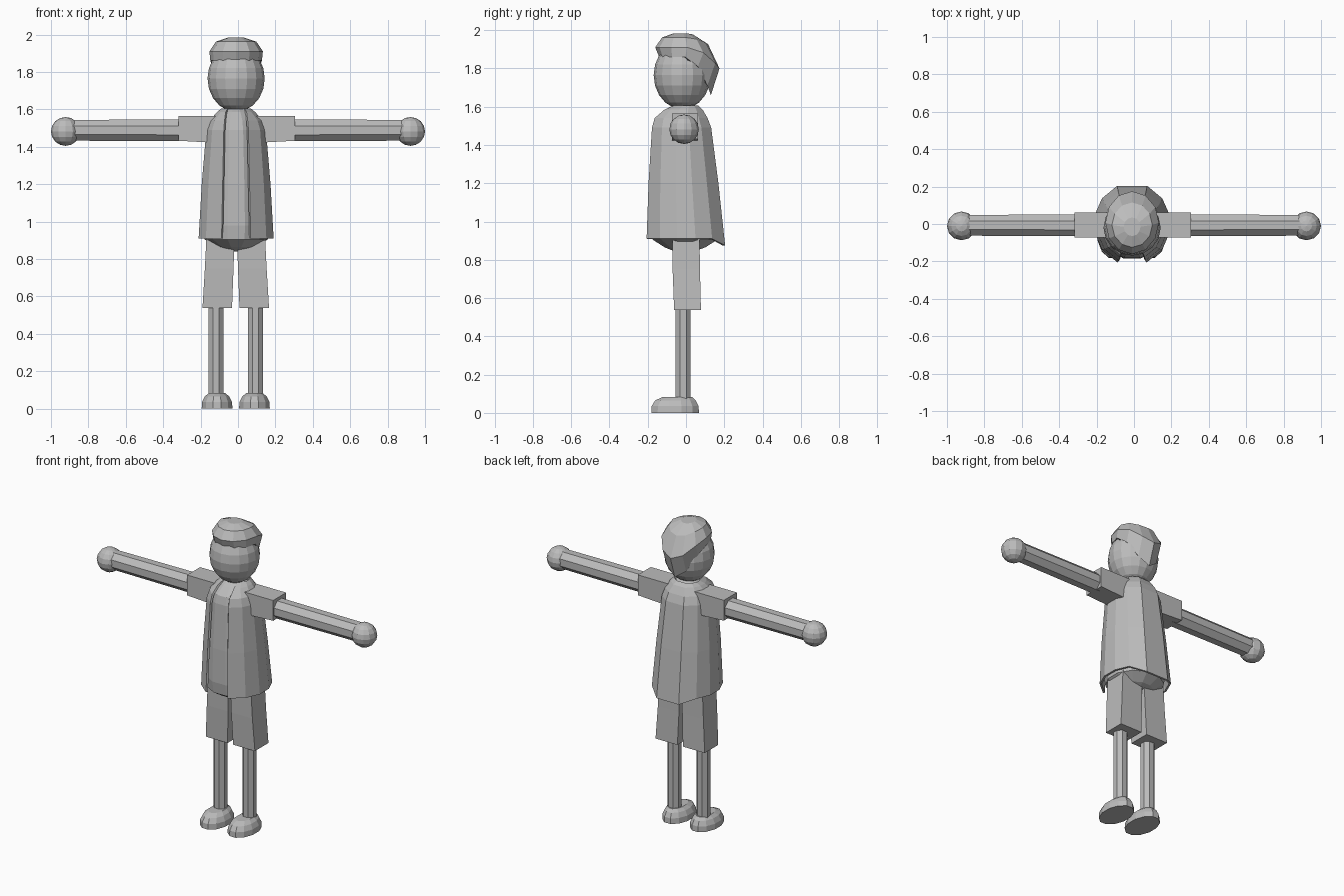
import bpy
import bmesh
from math import sin, cos, pi, radians
from mathutils import Vector, Matrix

if "Cube" in bpy.data.objects:
    bpy.data.objects.remove(bpy.data.objects["Cube"])

CX = -0.01  # centre line of the figure

grey = bpy.data.materials.new("plain grey")
grey.diffuse_color = (0.5, 0.5, 0.5, 1)
grey.use_nodes = True
grey.node_tree.nodes["Principled BSDF"].inputs["Base Color"].default_value = grey.diffuse_color


def finish(name, bm, recalc=True):
    if recalc:
        bmesh.ops.recalc_face_normals(bm, faces=bm.faces)
    me = bpy.data.meshes.new(name)
    bm.to_mesh(me)
    bm.free()
    me.materials.append(grey)
    ob = bpy.data.objects.new(name, me)
    bpy.context.collection.objects.link(ob)
    return ob


def loft(name, rings, closed=True, caps=True):
    """Skin a list of point rings, ordered from bottom to top."""
    bm = bmesh.new()
    vs = [[bm.verts.new(p) for p in ring] for ring in rings]
    n = len(rings[0])
    for lo, hi in zip(vs, vs[1:]):
        for j in range(n if closed else n - 1):
            k = (j + 1) % n
            bm.faces.new((lo[j], lo[k], hi[k], hi[j]))
    if caps:
        bm.faces.new(vs[0][::-1])
        bm.faces.new(vs[-1])
    return finish(name, bm, recalc=closed)


def oval(cx, cy, z, rx, ry, n=12, phase=0.0):
    return [(cx + rx * cos(2 * pi * (i + phase) / n),
             cy + ry * sin(2 * pi * (i + phase) / n), z) for i in range(n)]


def box_ring(x0, x1, y0, y1, z):
    return [(x0, y0, z), (x1, y0, z), (x1, y1, z), (x0, y1, z)]


def ball(name, centre, scale, u, v):
    bm = bmesh.new()
    bmesh.ops.create_uvsphere(
        bm, u_segments=u, v_segments=v, radius=1,
        matrix=Matrix.Translation(centre) @ Matrix.Diagonal((*scale, 1)))
    return finish(name, bm)


# Head
ball("head", Vector((CX, -0.02, 1.765)), (0.153, 0.149, 0.178), 16, 10)

# Cap of hair: low at the nape, high over the brow
# each level: z, drop at the back, rx, ry, centre y
hair_levels = [(1.86, 0.20, 0.138, 0.135, -0.005),
               (1.91, 0.11, 0.143, 0.168, 0.007),
               (1.962, 0.035, 0.108, 0.12, -0.005),
               (1.983, 0.005, 0.045, 0.05, -0.015)]
hair_rings = []
for z, drop, rx, ry, cy in hair_levels:
    ring = []
    for i in range(12):
        a = 2 * pi * i / 12
        back = max(0, sin(a)) ** 2
        ring.append((CX + rx * cos(a), cy + ry * sin(a), z - drop * back))
    hair_rings.append(ring)
loft("hair", hair_rings)

# Jacket: open at the front, longer at the back
# each level: z, rx, back y, front y, half width of the opening
jacket_levels = [(0.91, 0.205, 0.222, -0.222, 0.078),
                 (1.20, 0.188, 0.185, -0.21, 0.072),
                 (1.49, 0.163, 0.145, -0.19, 0.066),
                 (1.54, 0.145, 0.125, -0.175, 0.062),
                 (1.585, 0.105, 0.095, -0.12, 0.056),
                 (1.605, 0.08, 0.07, -0.07, 0.045)]
half = [158, 128, 102, 77, 52, 23]
angles = half + [-a for a in reversed(half)]
jacket_rings = []
for level, (z, rx, yb, yf, gap) in enumerate(jacket_levels):
    ring = []
    for a in angles:
        r = radians(a)
        x = rx * sin(r)
        if abs(a) == 158:
            x = gap if a > 0 else -gap
        dip = 0.035 if level == 0 and abs(a) < 30 else 0
        ring.append((CX + x, (yb + yf) / 2 + (yb - yf) / 2 * cos(r), z - dip))
    jacket_rings.append(ring)
jacket = loft("jacket", jacket_rings, closed=False, caps=False)
thick = jacket.modifiers.new("thickness", "SOLIDIFY")
thick.thickness = 0.012
thick.offset = -1

# Shirt and hips under the jacket
body = [(0.84, 0.03, 0.04, -0.01), (0.865, 0.11, 0.11, -0.005),
        (0.905, 0.175, 0.175, -0.005), (0.98, 0.182, 0.182, -0.008),
        (1.20, 0.17, 0.175, -0.012), (1.49, 0.145, 0.15, -0.022),
        (1.54, 0.128, 0.135, -0.025), (1.585, 0.09, 0.095, -0.015),
        (1.61, 0.06, 0.055, -0.01)]
loft("shirt", [oval(CX, cy, z, rx, ry, 12, 0.5) for z, rx, ry, cy in body])

for side, s in (("left", 1), ("right", -1)):
    # Sleeve
    loft(side + "_sleeve",
         [[(CX * (1 if abs(x) < 0.2 else 0.6) + s * x, y, z) for y, z in
           ((-0.073, z0), (0.062, z0), (0.062, 1.565), (-0.073, 1.565))]
          for x, z0 in ((0.09, 1.42), (0.312, 1.432))])
    # Arm
    loft(side + "_arm",
         [[(s * x, -0.007 + r * cos(2 * pi * (i + 0.5) / 8),
            1.488 + r * sin(2 * pi * (i + 0.5) / 8)) for i in range(8)]
          for x, r in ((0.28, 0.063), (0.90, 0.06))])
    # Hand
    ball(side + "_hand", Vector((s * 0.922, -0.01, 1.482)),
         (0.078, 0.077, 0.077), 12, 8)
    # Shorts leg
    c = CX - 0.002
    loft(side + "_shorts",
         [box_ring(c + s * i, c + s * o, y0, y1, z) for i, o, y0, y1, z in
          ((0.02, 0.178, -0.062, 0.078, 0.537), (0.012, 0.165, -0.07, 0.073, 0.75),
           (0.005, 0.155, -0.072, 0.07, 0.95))])
    # Lower leg
    lx = c + s * 0.105
    loft(side + "_leg", [oval(lx, -0.015, z, 0.043, 0.043, 8, 0.5)
                         for z in (0.04, 0.60)])
    # Shoe
    loft(side + "_shoe", [oval(c + s * 0.1, cy, z, rx, ry, 12, 0.5)
                          for z, rx, ry, cy in
                          ((0.0, 0.085, 0.129, -0.057), (0.035, 0.083, 0.127, -0.057),
                           (0.065, 0.068, 0.11, -0.055), (0.083, 0.045, 0.08, -0.045))])
